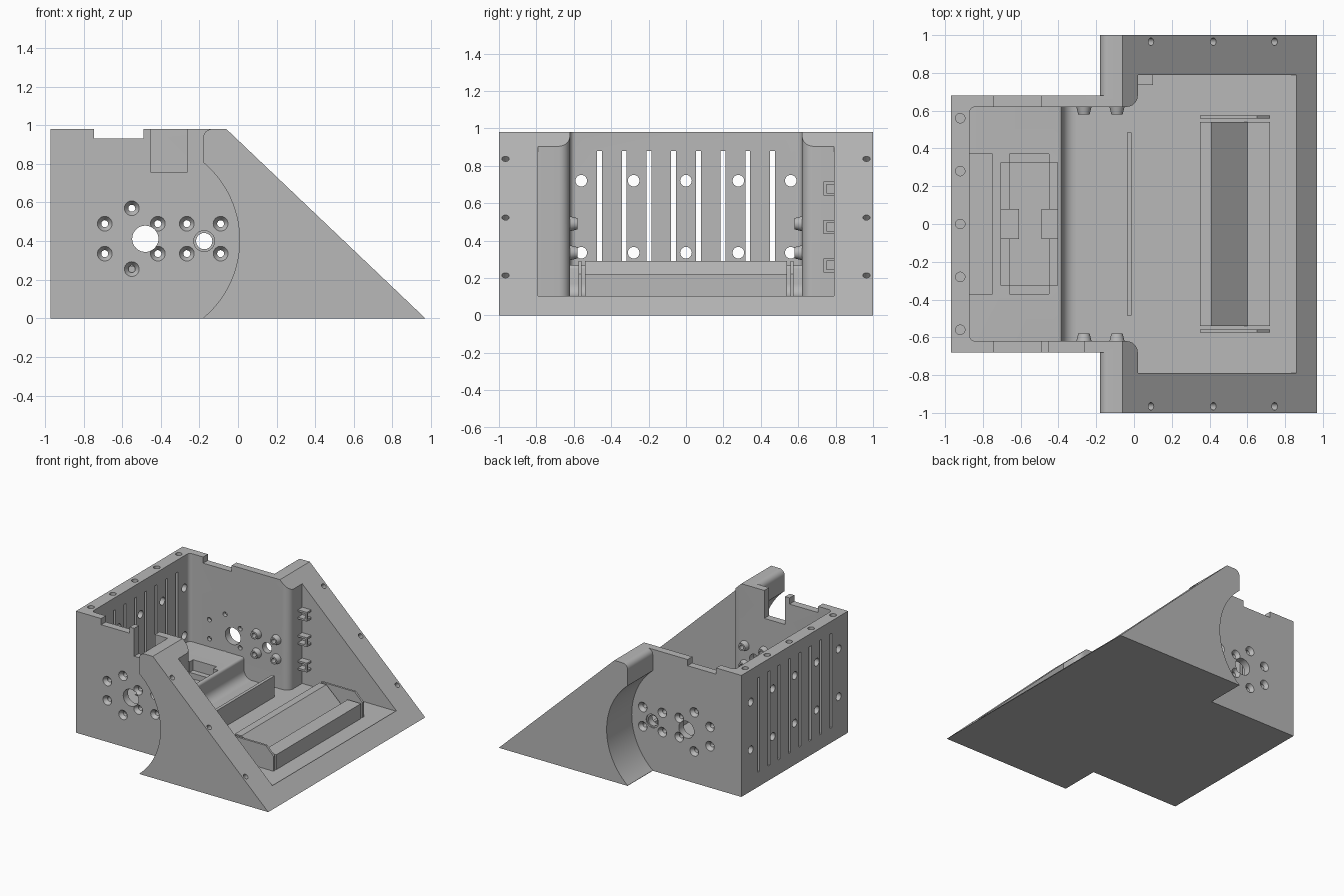
import bpy, bmesh, math
from mathutils import Matrix, Vector

cube = bpy.data.objects.get("Cube")
if cube:
    bpy.data.objects.remove(cube, do_unlink=True)

GREY = (0.48, 0.48, 0.48, 1)
grey = bpy.data.materials.new("plain_grey")
grey.use_nodes = True
grey.diffuse_color = GREY
grey.node_tree.nodes["Principled BSDF"].inputs["Base Color"].default_value = GREY


def add_box(bm, x, y, z):
    size = Matrix.Diagonal((x[1] - x[0], y[1] - y[0], z[1] - z[0], 1))
    mid = Vector((sum(x) / 2, sum(y) / 2, sum(z) / 2))
    return bmesh.ops.create_cube(bm, size=1, matrix=Matrix.Translation(mid) @ size)


def add_cyl(bm, loc, r1, r2, depth, axis, segs=24):
    turn = Vector(axis).to_track_quat('Z', 'Y').to_matrix().to_4x4()
    bmesh.ops.create_cone(bm, cap_ends=True, segments=segs, radius1=r1, radius2=r2,
                          depth=depth, matrix=Matrix.Translation(loc) @ turn)


def add_prism(bm, points, lo, hi, axis='Y'):
    """Extrude an outline along y (x, z points) or along z (x, y points)."""
    place = (lambda a, b, t: (a, t, b)) if axis == 'Y' else (lambda a, b, t: (a, b, t))
    verts = [bm.verts.new(place(a, b, lo)) for a, b in points]
    face = bm.faces.new(verts)
    out = bmesh.ops.extrude_face_region(bm, geom=[face])
    move = Vector(place(0, 0, hi - lo))
    bmesh.ops.translate(bm, vec=move, verts=[v for v in out["geom"] if isinstance(v, bmesh.types.BMVert)])


def arc(cx, cy, r, a0, a1, n):
    steps = [math.radians(a0 + (a1 - a0) * i / n) for i in range(n + 1)]
    return [(cx + r * math.cos(a), cy + r * math.sin(a)) for a in steps]


def make(name, bm):
    bmesh.ops.recalc_face_normals(bm, faces=bm.faces[:])
    mesh = bpy.data.meshes.new(name)
    bm.to_mesh(mesh)
    bm.free()
    mesh.materials.append(grey)
    ob = bpy.data.objects.new(name, mesh)
    bpy.context.collection.objects.link(ob)
    return ob


def activate(ob):
    bpy.ops.object.select_all(action='DESELECT')
    ob.select_set(True)
    bpy.context.view_layer.objects.active = ob


def combine(ob, bm, operation='DIFFERENCE'):
    tool = make("cutter", bm)
    tool.hide_render = True
    mod = ob.modifiers.new("combine", 'BOOLEAN')
    mod.operation, mod.object, mod.solver = operation, tool, 'EXACT'
    activate(ob)
    bpy.ops.object.modifier_apply(modifier=mod.name)
    bpy.data.objects.remove(tool, do_unlink=True)


def smooth(ob):
    activate(ob)
    bpy.ops.object.shade_smooth_by_angle(angle=math.radians(32))


# Housing: sloped side outline across the full width
bm = bmesh.new()
add_prism(bm, [(-.97, 0), (.97, 0), (-.06, .98), (-.97, .98)], -1, 1)
housing = make("housing", bm)

# Round wheel recess behind each sloped cheek, with a rounded top corner
outline = [(-1.2, -.1), (-.18, -.1)] + arc(-.517, .405, .525, -50, 50, 28)
outline += arc(-.135, .935, .045, 180, 90, 6) + [(-.135, 1.2), (-1.2, 1.2)]
bm = bmesh.new()
for lo, hi in ((-1.2, -.68), (.68, 1.2)):
    add_prism(bm, outline, lo, hi)
combine(housing, bm)

# Hollow interior: narrow rear bay opening into the wide sloped bay
half = arc(-.84, .59, .03, 180, 90, 5) + arc(-.04, .68, .06, -90, 0, 6)
half += [(.02, .79), (.86, .79)]
plan = half + [(x, -y) for x, y in reversed(half)]
bm = bmesh.new()
add_prism(bm, plan, .1, 1.3, 'Z')
combine(housing, bm)

# Screw bosses inside the side walls
SIDES = (-1, 1)
boss_spots = [(x, z) for x in (-.265, -.09) for z in (.335, .49)]
bm = bmesh.new()
for s in SIDES:
    for x, z in boss_spots:
        add_cyl(bm, (x, s * .61, z), .045, .03, .06, (0, -s, 0))
combine(housing, bm, 'UNION')

# Screw holes through the side walls, then their countersinks
ring = [(-.69, .49), (-.55, .57), (-.415, .49), (-.69, .335), (-.55, .255), (-.415, .335)]
bm = bmesh.new()
for x, z in ring + boss_spots:
    add_cyl(bm, (x, 0, z), .018, .018, 1.5, (0, 1, 0))
combine(housing, bm)
bm = bmesh.new()
for s in SIDES:
    for x, z in ring + boss_spots:
        add_cyl(bm, (x, s * .67, z), .018, .044, .036, (0, s, 0))
    add_cyl(bm, (-.175, s * .69, .4), .054, .054, .04, (0, s, 0), 32)
combine(housing, bm)

# Large shaft openings
bm = bmesh.new()
add_cyl(bm, (-.48, 0, .412), .068, .068, 1.5, (0, 1, 0), 40)
add_cyl(bm, (-.175, 0, .4), .042, .042, 1.5, (0, 1, 0), 32)
combine(housing, bm)

# Top notches in both side walls, and a window slot in one
bm = bmesh.new()
for s in SIDES:
    add_box(bm, (-.745, -.49), (s * .65 - .06, s * .65 + .06), (.93, 1.2))
add_box(bm, (-.45, -.265), (-.71, -.59), (.755, 1.2))
combine(housing, bm)

# End wall: vent slots, round holes and top screw holes; cheek screw holes
bm = bmesh.new()
for i in range(8):
    y = (i - 3.5) * .132
    add_box(bm, (-1.1, -.8), (y - .013, y + .013), (.12, .88))
for i in range(-2, 3):
    for z in (.335, .72):
        add_cyl(bm, (-.95, i * .28, z), .031, .031, .3, (1, 0, 0))
    add_cyl(bm, (-.92, i * .28, .98), .025, .025, .1, (0, 0, 1))
for x in (.09, .42, .745):
    for s in SIDES:
        add_cyl(bm, (x, s * .965, (.97 - x) * .951), .02, .02, .16, (.98, 0, 1.03), 16)
combine(housing, bm)
smooth(housing)

# Raised cradle block with a coved foot
bm = bmesh.new()
profile = [(-.88, .09), (-.3, .09)] + arc(-.31, .17, .07, -90, -180, 8)
profile += arc(-.4, .25, .02, 0, 90, 4) + [(-.88, .27)]
add_prism(bm, profile, -.625, .625)
cradle = make("cradle_block", bm)

# Rounded pit in the cradle, plus the shallow shelf beside the end wall
bm = bmesh.new()
add_box(bm, (-.705, -.405), (-.37, .37), (.14, .5))
bmesh.ops.bevel(bm, geom=bm.edges[:], offset=.045, segments=4, affect='EDGES')
add_box(bm, (-.95, -.75), (-.37, .37), (.2, .5))
combine(cradle, bm)
smooth(cradle)

# Clamp ribs across the pit
bm = bmesh.new()
for x in ((-.71, -.61), (-.49, -.4)):
    add_box(bm, x, (-.08, .08), (.13, .2))
make("pit_ribs", bm)

# Low lip between the two bays
bm = bmesh.new()
add_box(bm, (-.037, -.012), (-.485, .485), (.09, .27))
make("bay_lip", bm)

# Holder with a sloped seat
bm = bmesh.new()
add_prism(bm, [(.35, .09), (.72, .09), (.72, .22), (.6, .22), (.6, .115), (.41, .29), (.35, .29)], -.54, .54)
make("sloped_holder", bm)

# Chamfered end plates of the holder
bm = bmesh.new()
for s in SIDES:
    add_prism(bm, [(.35, .09), (.72, .09), (.72, .22), (.65, .29), (.35, .29)], s * .558, s * .575)
make("holder_end_plates", bm)

# Cable clips on one inner cheek
bm = bmesh.new()
for z in (.23, .435, .64):
    add_box(bm, (.015, .1), (.735, .795), (z, z + .015))
    add_box(bm, (.015, .1), (.735, .795), (z + .06, z + .075))
    add_box(bm, (.085, .1), (.735, .75), (z + .01, z + .065))
make("cable_clips", bm)
